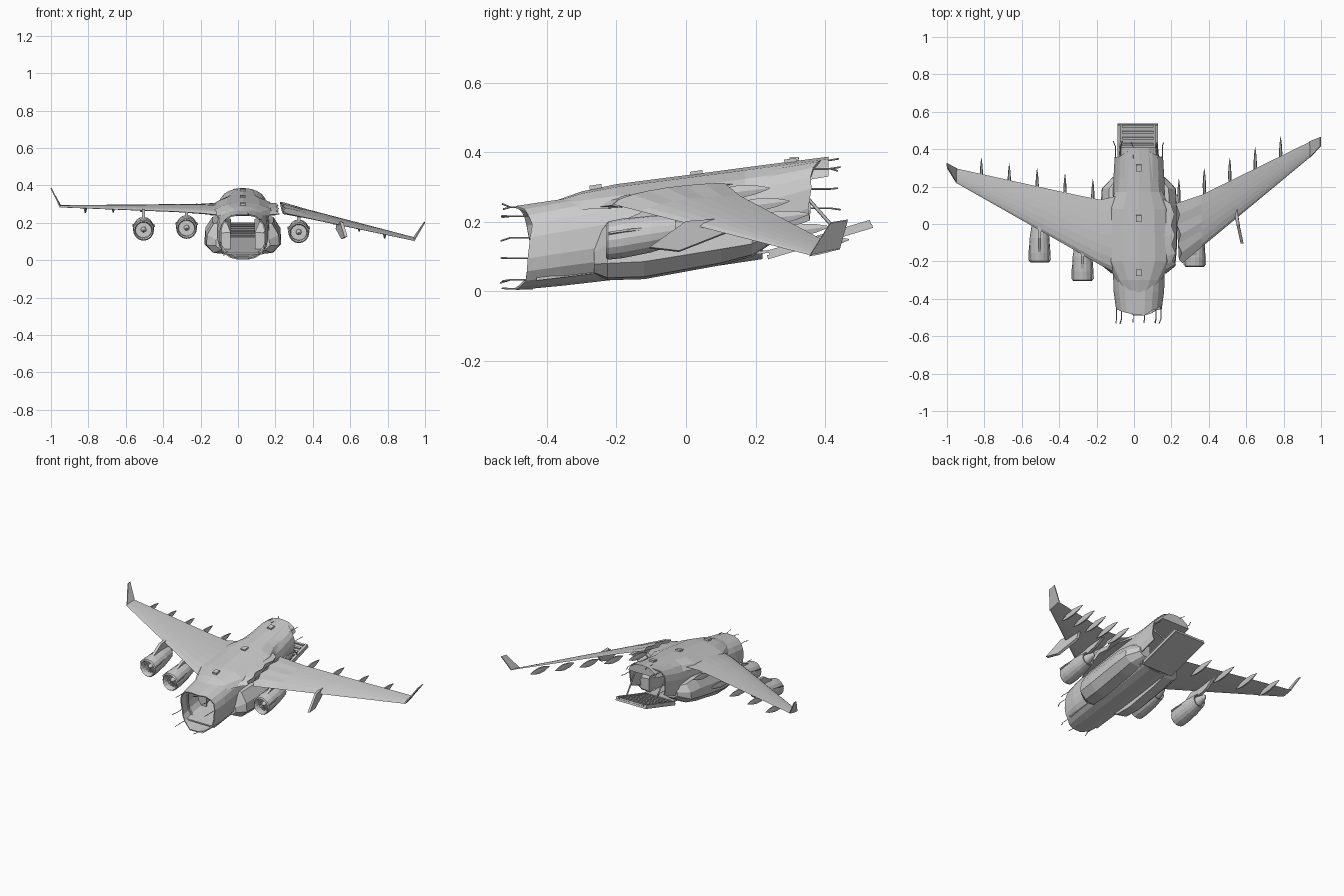
import bpy, bmesh, math, random
from mathutils import Vector, Matrix

if "Cube" in bpy.data.objects:
    bpy.data.objects.remove(bpy.data.objects["Cube"])

random.seed(4)
CX = 0.026        # fuselage centre line
SLOPE = 0.154     # nose-down pitch of the hull


def finish(name, bm, thick=0):
    bmesh.ops.recalc_face_normals(bm, faces=bm.faces[:])
    me = bpy.data.meshes.new(name)
    bm.to_mesh(me)
    bm.free()
    ob = bpy.data.objects.new(name, me)
    bpy.context.collection.objects.link(ob)
    if thick:
        m = ob.modifiers.new("thickness", 'SOLIDIFY')
        m.thickness = thick
        m.offset = 0
    return ob


def loft(name, rings, cap=True, thick=0, skip=None, wrap=True):
    bm = bmesh.new()
    vs = [[bm.verts.new(p) for p in r] for r in rings]
    n = len(rings[0])
    for k in range(len(rings) - 1):
        for i in range(n if wrap else n - 1):
            if skip and skip(k, i):
                continue
            j = (i + 1) % n
            bm.faces.new((vs[k][i], vs[k][j], vs[k + 1][j], vs[k + 1][i]))
    if cap:
        bm.faces.new(vs[0])
        bm.faces.new(vs[-1])
    return finish(name, bm, thick)


def plate(name, pts, offset):
    o = Vector(offset) / 2
    return loft(name, [[Vector(p) - o for p in pts], [Vector(p) + o for p in pts]])


def box(name, loc, size, pitch=0.0):
    bm = bmesh.new()
    bmesh.ops.create_cube(bm, size=1, matrix=Matrix.Translation(loc)
                          @ Matrix.Rotation(pitch, 4, 'X') @ Matrix.Diagonal((*size, 1)))
    return finish(name, bm)


def rod(name, pts, r=0.0025):
    cu = bpy.data.curves.new(name, 'CURVE')
    cu.dimensions = '3D'
    cu.bevel_depth = r
    cu.bevel_resolution = 0
    cu.use_fill_caps = True
    sp = cu.splines.new('POLY')
    sp.points.add(len(pts) - 1)
    for p, c in zip(sp.points, pts):
        p.co = (*c, 1)
    ob = bpy.data.objects.new(name, cu)
    bpy.context.collection.objects.link(ob)


# Hull shell: rounded-square rings, torn at both ends, tail floor left open
N = 20
HULL = [(-0.49, 0.006, 0.243, 0.120), (-0.36, 0.018, 0.262, 0.133), (-0.22, 0.034, 0.29, 0.137),
        (0.0, 0.062, 0.322, 0.137), (0.22, 0.095, 0.353, 0.135), (0.40, 0.155, 0.378, 0.127)]


def hull_ring(y, lo, hi, w, s=1.0, jag=0.0):
    pts = []
    for i in range(N):
        a = 2 * math.pi * (i + 0.5) / N - math.pi / 2
        c, d = math.cos(a), math.sin(a)
        px = math.copysign(abs(c) ** 0.75, c) * w * s
        pz = math.copysign(abs(d) ** 0.75, d) * (hi - lo) / 2 * s
        dy = (0.045 * abs(c) + random.uniform(-0.3, 0.3) * abs(jag)) * (1 if jag > 0 else -1) if jag else 0
        pts.append((CX + px, y + dy, (lo + hi) / 2 + pz))
    return pts


last = len(HULL) - 1
loft("fuselage", [hull_ring(*h, jag={0: 0.035, last: -0.02}.get(k, 0)) for k, h in enumerate(HULL)],
     cap=False, thick=0.007, skip=lambda k, i: k == last - 1 and (i < 3 or i > N - 5))


def hull_at(y):
    for a, b in zip(HULL, HULL[1:]):
        if a[0] <= y <= b[0]:
            t = (y - a[0]) / (b[0] - a[0])
            return [p + (q - p) * t for p, q in zip(a, b)]


# Interior frames and cargo floor
for y in (-0.38, -0.25, -0.12, 0.02, 0.16):
    h = hull_at(y)
    loft("hull_frame", [hull_ring(*h, s=0.95), hull_ring(y + 0.012, *h[1:], s=0.95)], cap=False, thick=0.01)
plate("cargo_floor", [(CX - 0.105, -0.43, 0.035), (CX + 0.105, -0.43, 0.035),
                      (CX + 0.105, 0.24, 0.115), (CX - 0.105, 0.24, 0.115)], (0, 0, 0.008))

# Loading ramp with slats and side rails
ang = math.atan2(0.09, 0.30)
box("ramp", (CX - 0.006, 0.385, 0.143), (0.215, 0.315, 0.012), ang)
for i in range(9):
    y = 0.26 + i * 0.033
    box("ramp_slat", (CX - 0.006, y, 0.153 + (y - 0.385) * 0.3), (0.17, 0.012, 0.012), ang)
for s in (-1, 1):
    box("ramp_rail", (CX - 0.006 + s * 0.1, 0.385, 0.152), (0.016, 0.305, 0.02), ang)
    rod("ramp_strut", [(CX + s * 0.095, 0.44, 0.165), (CX + s * 0.105, 0.33, 0.29)], 0.005)

# Raised fairing over the wing joint
rings = []
for y, w, top, base in [(-0.365, 0.075, 0.264, 0.24), (-0.30, 0.12, 0.287, 0.235), (-0.20, 0.172, 0.308, 0.24),
                        (0.08, 0.168, 0.344, 0.28), (0.17, 0.128, 0.356, 0.29), (0.41, 0.10, 0.387, 0.33)]:
    rings.append([(CX + u * w, y, base + (top - base) * v) for u, v in
                  ((-1, 0), (-0.85, 0.5), (-0.5, 0.88), (0, 1), (0.5, 0.88), (0.85, 0.5), (1, 0))])
loft("wing_fairing", rings)
for y, z in ((-0.26, 0.30), (0.03, 0.34), (0.30, 0.375)):
    box("roof_hatch", (CX, y, z), (0.03, 0.035, 0.012), math.atan(SLOPE))

# Landing gear pods, one each side
for s in (-1, 1):
    rings = []
    for y, lo, hi, out in [(-0.265, 0.05, 0.15, 0.145), (-0.225, 0.032, 0.205, 0.195), (-0.12, 0.035, 0.215, 0.204),
                           (0.10, 0.075, 0.24, 0.204), (0.19, 0.10, 0.23, 0.198), (0.25, 0.14, 0.22, 0.14)]:
        rings.append([(CX + s * u * out, y, lo + (hi - lo) * v) for u, v in
                      ((0.45, 0), (0.8, 0.04), (1, 0.28), (0.98, 0.6), (0.8, 0.95), (0.45, 1))])
    loft("gear_pod", rings)

# Wings: sections given by leading point, trailing point, half thickness, tear
FR = (0, 0.06, 0.18, 0.32, 0.48, 0.64, 0.82, 1)


def foil(le, te, t, tear=0.0):
    le, te = Vector(le), Vector(te)
    up = [(f, 2.3 * math.sqrt(f) * (1 - f) * t) for f in FR]
    lo = [(f, -0.6 * h) for f, h in up[-2:0:-1]]
    return [le.lerp(te, f) + Vector(((-1) ** i * tear, 0, h)) for i, (f, h) in enumerate(up + lo)]


loft("left_wing", [foil((0.215, -0.215, 0.247), (0.205, 0.11, 0.305), 0.024, 0.009),
                   foil((0.13, -0.27, 0.24), (0.13, 0.15, 0.31), 0.027),
                   foil((-0.09, -0.265, 0.24), (-0.09, 0.15, 0.31), 0.027),
                   foil((-0.18, -0.22, 0.25), (-0.18, 0.13, 0.302), 0.022),
                   foil((-0.33, -0.133, 0.26), (-0.33, 0.16, 0.30), 0.016),
                   foil((-0.955, 0.222, 0.283), (-0.955, 0.298, 0.294), 0.005)])
loft("right_wing", [foil((0.25, -0.21, 0.25), (0.232, 0.11, 0.312), 0.022, 0.009),
                    foil((0.36, -0.125, 0.228), (0.36, 0.155, 0.275), 0.018),
                    foil((0.945, 0.36, 0.103), (0.945, 0.442, 0.122), 0.005)])
plate("left_winglet", [(-0.95, 0.222, 0.283), (-0.95, 0.298, 0.294), (-1.0, 0.325, 0.385),
                       (-0.998, 0.30, 0.385)], (0.005, 0, 0.003))
plate("right_winglet", [(0.94, 0.355, 0.102), (0.94, 0.442, 0.122), (0.998, 0.465, 0.205),
                        (0.996, 0.415, 0.197)], (0.005, 0, -0.003))


# Flap track fairings along both trailing edges
def fairing(x, tip_y, z):
    rings = []
    for t, r in ((0, 0.1), (0.25, 0.8), (0.55, 1), (0.8, 0.65), (1, 0.1)):
        y = tip_y - 0.19 * (1 - t)
        zc = z - 0.016 + (y - tip_y + 0.08) * 0.12
        rings.append([(x + 0.009 * r * math.cos(a), y, zc + 0.022 * r * math.sin(a))
                      for a in (math.pi * k / 3 for k in range(6))])
    loft("flap_fairing", rings)


for i in range(5):
    fairing(-0.22 - 0.149 * i, 0.24 + 0.028 * i, 0.30 - 0.002 * i)
    fairing(0.24 + 0.136 * i, 0.24 + 0.057 * i, 0.303 - 0.037 * i)


# Engines: hollow nacelle, fan, spinner, tail cone, strakes and pylon
def engine(x, y0, z0, wing_z):
    def lathe(name, prof, cap=False):
        loft(name, [[(x + r * math.cos(a), y0 + d, z0 + r * math.sin(a) + d * SLOPE)
                     for a in (2 * math.pi * k / 16 for k in range(16))] for d, r in prof], cap)
    lathe("nacelle", [(0.05, 0.044), (0.012, 0.043), (0, 0.049), (0.006, 0.055), (0.05, 0.057), (0.13, 0.053),
                      (0.20, 0.042), (0.20, 0.036), (0.05, 0.044)])
    lathe("fan_disc", [(0.04, 0.045), (0.048, 0.045)], True)
    lathe("fan_spinner", [(0.012, 0.002), (0.025, 0.011), (0.042, 0.016)], True)
    lathe("exhaust_cone", [(0.10, 0.036), (0.20, 0.028), (0.245, 0.014), (0.255, 0.003)], True)
    for k in range(16):
        a = 2 * math.pi * k / 16
        c, s = math.cos(a), math.sin(a)
        plate("fan_blade", [(x + r * math.cos(a + t), y0 + 0.036, z0 + r * math.sin(a + t) + 0.005)
                            for r, t in ((0.014, -0.1), (0.043, -0.1), (0.043, 0.1), (0.014, 0.1))], (0, 0.006, 0))
    for a in (0.35, math.pi - 0.35):
        c, s = math.cos(a), math.sin(a)
        plate("nacelle_strake", [(x + r * c, y0 + d, z0 + r * s + d * SLOPE) for d, r in
                                 ((0.005, 0.05), (0.012, 0.064), (0.06, 0.063), (0.12, 0.05))], (0, 0, 0.006))
    plate("engine_pylon", [(x, y0 + d, z) for d, z in
                           ((0.04, z0 + 0.055), (0.13, wing_z), (0.34, wing_z + 0.02), (0.27, z0 + 0.08),
                            (0.19, z0 + 0.06))], (0.018, 0, 0))


engine(-0.505, -0.205, 0.158, 0.27)
engine(-0.275, -0.305, 0.168, 0.258)
engine(0.325, -0.23, 0.145, 0.24)

# Bare pylon left hanging where an engine is missing
plate("bare_pylon", [(0.578, -0.105, 0.125), (0.555, 0.0, 0.20), (0.535, 0.14, 0.21), (0.53, 0.12, 0.17),
                     (0.56, -0.02, 0.115)], (0.016, 0, 0.004))

# Bent rods sticking out of the torn ends
for end, h in ((-1, HULL[0]), (1, HULL[-1])):
    for k, p in enumerate(hull_ring(*h)):
        if k % 5 in (0, 2) or (end < 0 and k in (9, 10)):
            if end > 0 and p[2] < 0.2:
                continue
            q = Vector(p) - Vector((0, end * 0.05, 0))
            tip = 0.025 + random.uniform(0.02, 0.035)
            rod("torn_rod", [q, Vector(p) + Vector((0, end * 0.015, 0)),
                             (p[0] + random.uniform(-0.012, 0.012), p[1] + end * tip * 0.75,
                              max(0.004, p[2] + random.uniform(-0.01, 0.01)))])
